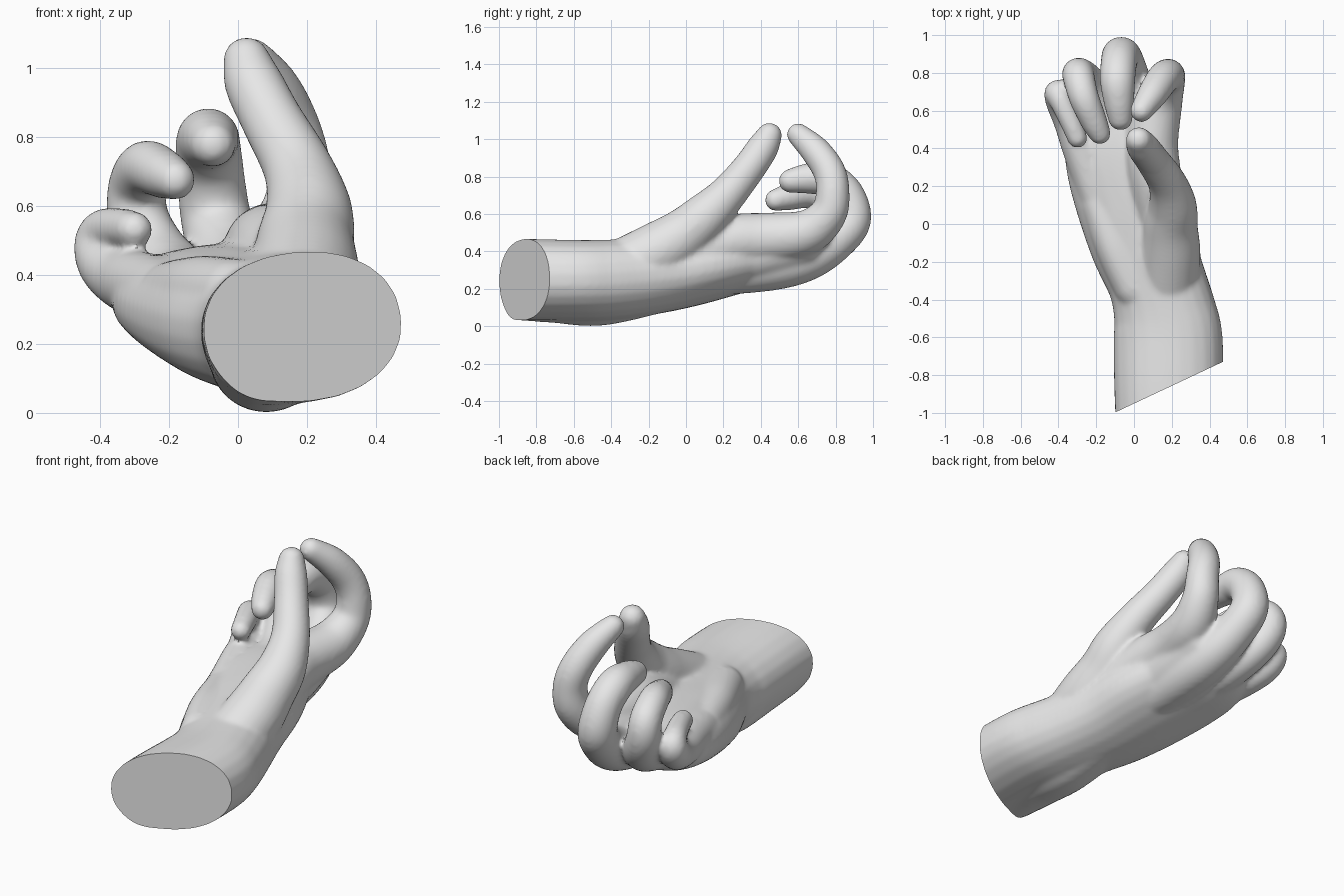
import bpy, bmesh, math
from mathutils import Vector

cube = bpy.data.objects.get("Cube")
if cube:
    bpy.data.objects.remove(cube, do_unlink=True)

SIDES = 24
STEPS = 6


def spline(points):
    """Catmull-Rom resampling of all the values in each control point."""
    p = [points[0]] + points + [points[-1]]
    out = []
    for i in range(1, len(p) - 2):
        for s in range(STEPS):
            t = s / STEPS
            out.append([0.5 * (2 * b + (c - a) * t + (2 * a - 5 * b + 4 * c - d) * t * t
                               + (3 * b - a - 3 * c + d) * t ** 3)
                        for a, b, c, d in zip(*p[i - 1:i + 3])])
    out.append(list(points[-1]))
    return out


def power(v, e):
    return math.copysign(abs(v) ** e, v)


def tube(bm, points, e=1.0):
    """Round-ended tube through (x, y, z, half width, half height, roll); e < 1 squares it."""
    pts = spline(points)
    pos = [Vector(q[:3]) for q in pts]
    tan = [(pos[min(i + 1, len(pos) - 1)] - pos[max(i - 1, 0)]).normalized()
           for i in range(len(pos))]
    rings = [(pos[i], tan[i], q[3], q[4], q[5]) for i, q in enumerate(pts)]

    def dome(i, sign):
        a, b, roll = pts[i][3:]
        return [(pos[i] + tan[i] * sign * min(a, b) * math.sin(u), tan[i],
                 a * math.cos(u), b * math.cos(u), roll) for u in (0.4, 0.8, 1.15, 1.45)]
    rings = dome(0, -1)[::-1] + rings + dome(-1, 1)

    loops = []
    for c, t, a, b, roll in rings:
        side = Vector((math.cos(roll), 0, math.sin(roll)))
        side = (side - t * side.dot(t)).normalized()
        up = side.cross(t)
        loops.append([bm.verts.new(c + side * a * power(math.cos(w), e)
                                   + up * b * power(math.sin(w), e))
                      for w in (2 * math.pi * k / SIDES for k in range(SIDES))])
    for l0, l1 in zip(loops, loops[1:]):
        for k in range(SIDES):
            n = (k + 1) % SIDES
            bm.faces.new((l0[k], l0[n], l1[n], l1[k]))
    bm.faces.new(loops[0][::-1])
    bm.faces.new(loops[-1])


def limb(bm, points):
    """Tube with a circular section from (x, y, z, radius)."""
    tube(bm, [(x, y, z, r, r, 0) for x, y, z, r in points])


bm = bmesh.new()

# Forearm, wrist and palm
tube(bm, [(0.20, -1.30, 0.25, 0.285, 0.215, 0.10),
          (0.185, -0.90, 0.25, 0.29, 0.217, 0.10),
          (0.18, -0.60, 0.245, 0.29, 0.215, 0.12),
          (0.16, -0.45, 0.245, 0.272, 0.215, 0.14),
          (0.12, -0.30, 0.255, 0.262, 0.21, 0.14),
          (0.045, -0.10, 0.275, 0.28, 0.195, 0.12),
          (-0.01, 0.10, 0.305, 0.295, 0.178, 0.12),
          (-0.075, 0.30, 0.335, 0.285, 0.152, 0.12),
          (-0.10, 0.45, 0.355, 0.265, 0.13, 0.12),
          (-0.09, 0.57, 0.375, 0.20, 0.10, 0.12)], 0.92)

# Wrist bones on the underside
tube(bm, [(0.09, -0.93, 0.195, 0.18, 0.16, 0), (0.085, -0.70, 0.178, 0.175, 0.16, 0),
          (0.08, -0.46, 0.163, 0.165, 0.16, 0), (0.06, -0.15, 0.215, 0.17, 0.145, 0)])

# Heel of the palm below the little finger
limb(bm, [(0.0, -0.34, 0.34, 0.105), (-0.10, -0.12, 0.35, 0.106), (-0.19, 0.12, 0.345, 0.096)])

# Thumb with its fleshy base
limb(bm, [(0.18, -0.32, 0.31, 0.165), (0.193, -0.15, 0.40, 0.16), (0.195, -0.01, 0.49, 0.143),
          (0.205, 0.10, 0.585, 0.127), (0.175, 0.22, 0.705, 0.102), (0.10, 0.335, 0.845, 0.09),
          (0.045, 0.41, 0.955, 0.085), (0.025, 0.445, 1.02, 0.07)])

# Index finger
limb(bm, [(0.15, 0.0, 0.38, 0.14), (0.11, 0.25, 0.455, 0.142), (0.097, 0.43, 0.47, 0.138),
          (0.135, 0.64, 0.50, 0.122), (0.172, 0.76, 0.60, 0.10), (0.178, 0.785, 0.72, 0.09),
          (0.15, 0.765, 0.83, 0.087), (0.10, 0.69, 0.94, 0.08), (0.04, 0.60, 1.025, 0.062)])

# Back of the hand between index and middle knuckles
limb(bm, [(0.09, 0.10, 0.335, 0.14), (0.06, 0.42, 0.39, 0.14), (0.065, 0.62, 0.43, 0.115)])

# Middle finger
limb(bm, [(0.04, 0.10, 0.29, 0.13), (0.02, 0.45, 0.325, 0.135), (0.0, 0.65, 0.37, 0.125),
          (-0.035, 0.80, 0.46, 0.11), (-0.065, 0.888, 0.57, 0.103), (-0.08, 0.855, 0.705, 0.097),
          (-0.087, 0.76, 0.785, 0.094), (-0.08, 0.65, 0.79, 0.082), (-0.072, 0.56, 0.777, 0.066)])

# Ring finger
limb(bm, [(-0.08, 0.10, 0.315, 0.11), (-0.14, 0.45, 0.35, 0.12), (-0.18, 0.62, 0.385, 0.11),
          (-0.24, 0.74, 0.46, 0.098), (-0.288, 0.79, 0.56, 0.09), (-0.292, 0.775, 0.655, 0.085),
          (-0.265, 0.67, 0.71, 0.08), (-0.215, 0.55, 0.692, 0.072), (-0.182, 0.48, 0.675, 0.06)])

# Little finger
limb(bm, [(-0.18, 0.10, 0.34, 0.095), (-0.28, 0.39, 0.37, 0.097), (-0.335, 0.54, 0.39, 0.09),
          (-0.383, 0.645, 0.435, 0.084), (-0.40, 0.69, 0.495, 0.076), (-0.385, 0.65, 0.53, 0.063),
          (-0.335, 0.54, 0.535, 0.058), (-0.30, 0.455, 0.53, 0.054)])

bmesh.ops.recalc_face_normals(bm, faces=bm.faces)
mesh = bpy.data.meshes.new("hand")
bm.to_mesh(mesh)
bm.free()
hand = bpy.data.objects.new("hand", mesh)
bpy.context.scene.collection.objects.link(hand)

# Blend all the parts into one skin
remesh = hand.modifiers.new("blend", 'REMESH')
remesh.mode = 'VOXEL'
remesh.voxel_size = 0.012
smooth = hand.modifiers.new("soften", 'SMOOTH')
smooth.factor = 0.5
smooth.iterations = 14
bpy.context.view_layer.update()
skin = bpy.data.meshes.new_from_object(hand.evaluated_get(bpy.context.evaluated_depsgraph_get()))
hand.modifiers.clear()
hand.data = skin
bpy.data.meshes.remove(mesh)
skin.name = "hand"

# Slanted flat cut across the forearm
bm = bmesh.new()
bm.from_mesh(skin)
bmesh.ops.bisect_plane(bm, geom=bm.verts[:] + bm.edges[:] + bm.faces[:],
                       plane_co=(-0.105, -1.0, 0), plane_no=(0.27, -0.575, 0),
                       clear_outer=True)
bmesh.ops.holes_fill(bm, edges=[e for e in bm.edges if e.is_boundary], sides=0)
bmesh.ops.recalc_face_normals(bm, faces=bm.faces)
bm.to_mesh(skin)
bm.free()

# Single plain grey
grey = bpy.data.materials.new("light grey")
grey.use_nodes = True
color = (0.8, 0.8, 0.8, 1)
grey.diffuse_color = color
grey.node_tree.nodes["Principled BSDF"].inputs["Base Color"].default_value = color
skin.materials.clear()
skin.materials.append(grey)
for poly in skin.polygons:
    poly.material_index = 0

for o in bpy.context.selected_objects:
    o.select_set(False)
hand.select_set(True)
bpy.context.view_layer.objects.active = hand
bpy.ops.object.shade_smooth_by_angle(angle=math.radians(40))
